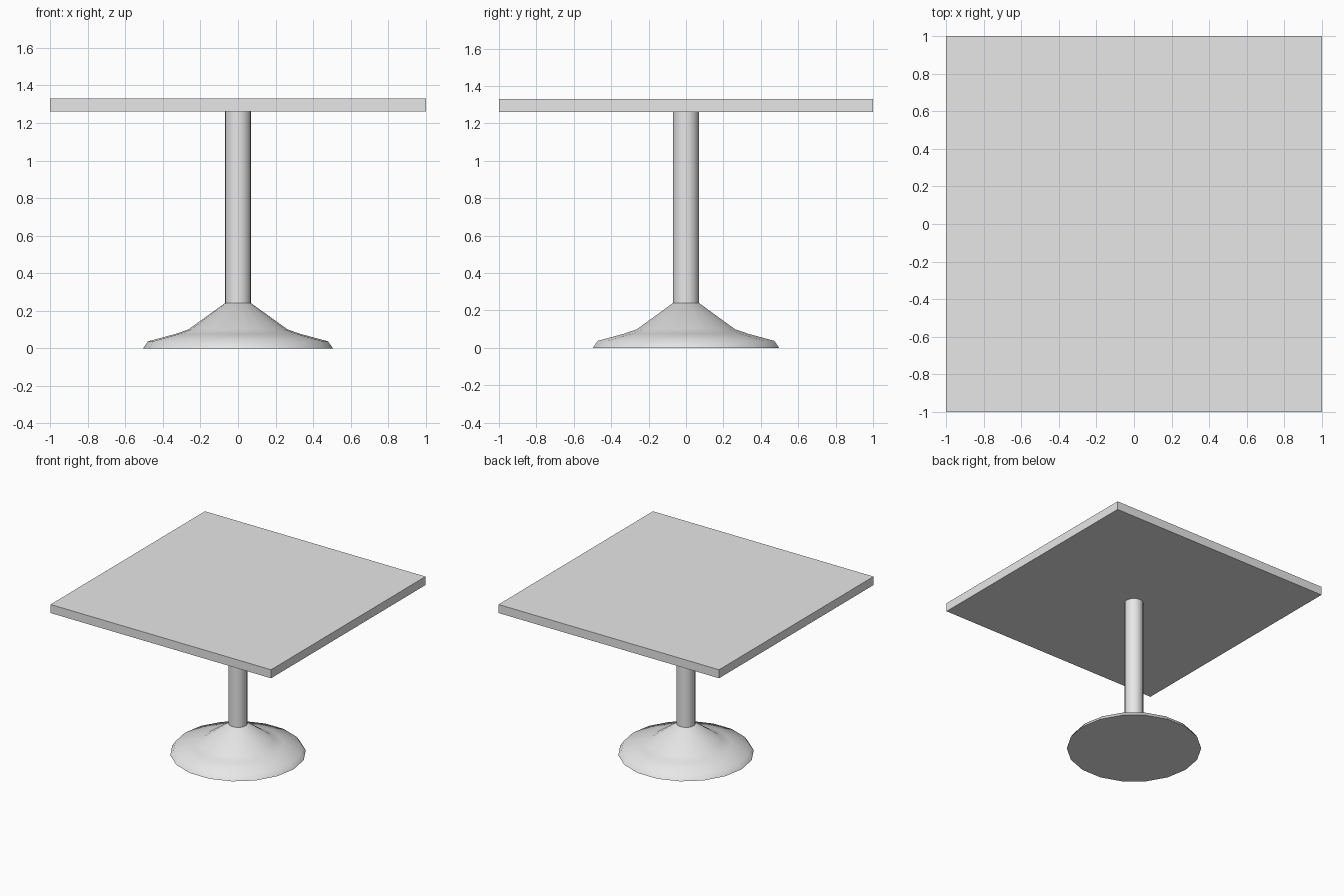
import bpy
import bmesh
from math import cos, sin, tau, radians

if "Cube" in bpy.data.objects:
    bpy.data.objects.remove(bpy.data.objects["Cube"], do_unlink=True)

SIDES = 18

grey = bpy.data.materials.new("light_grey")
grey.use_nodes = True
colour = (0.8, 0.8, 0.8, 1)
grey.diffuse_color = colour
grey.node_tree.nodes["Principled BSDF"].inputs["Base Color"].default_value = colour


def finish(name, bm):
    """Turn a bmesh into a named object with the shared material."""
    bmesh.ops.recalc_face_normals(bm, faces=bm.faces)
    mesh = bpy.data.meshes.new(name)
    bm.to_mesh(mesh)
    bm.free()
    mesh.materials.append(grey)
    obj = bpy.data.objects.new(name, mesh)
    bpy.context.collection.objects.link(obj)
    return obj


def turned(name, profile, angle):
    """Revolve (radius, height) points around z and cap both ends."""
    bm = bmesh.new()
    rings = [[bm.verts.new((r * cos(tau * i / SIDES), r * sin(tau * i / SIDES), z))
              for i in range(SIDES)] for r, z in profile]
    for low, high in zip(rings, rings[1:]):
        for i in range(SIDES):
            j = (i + 1) % SIDES
            bm.faces.new((low[i], low[j], high[j], high[i]))
    bm.faces.new(rings[0])
    bm.faces.new(rings[-1])
    obj = finish(name, bm)
    bpy.ops.object.select_all(action="DESELECT")
    obj.select_set(True)
    bpy.context.view_layer.objects.active = obj
    bpy.ops.object.shade_smooth_by_angle(angle=radians(angle))


# Flared foot
turned("pedestal_base", [(0.505, 0), (0.48, 0.037), (0.335, 0.076),
                         (0.265, 0.10), (0.07, 0.24)], 50)

# Column, reaching the underside of the top
turned("column", [(0.07, 0.24), (0.07, 1.26)], 40)

# Square slab
bm = bmesh.new()
bmesh.ops.create_cube(bm, size=1)
bmesh.ops.scale(bm, vec=(2, 2, 0.07), verts=bm.verts)
bmesh.ops.translate(bm, vec=(0, 0, 1.295), verts=bm.verts)
finish("table_top", bm)
